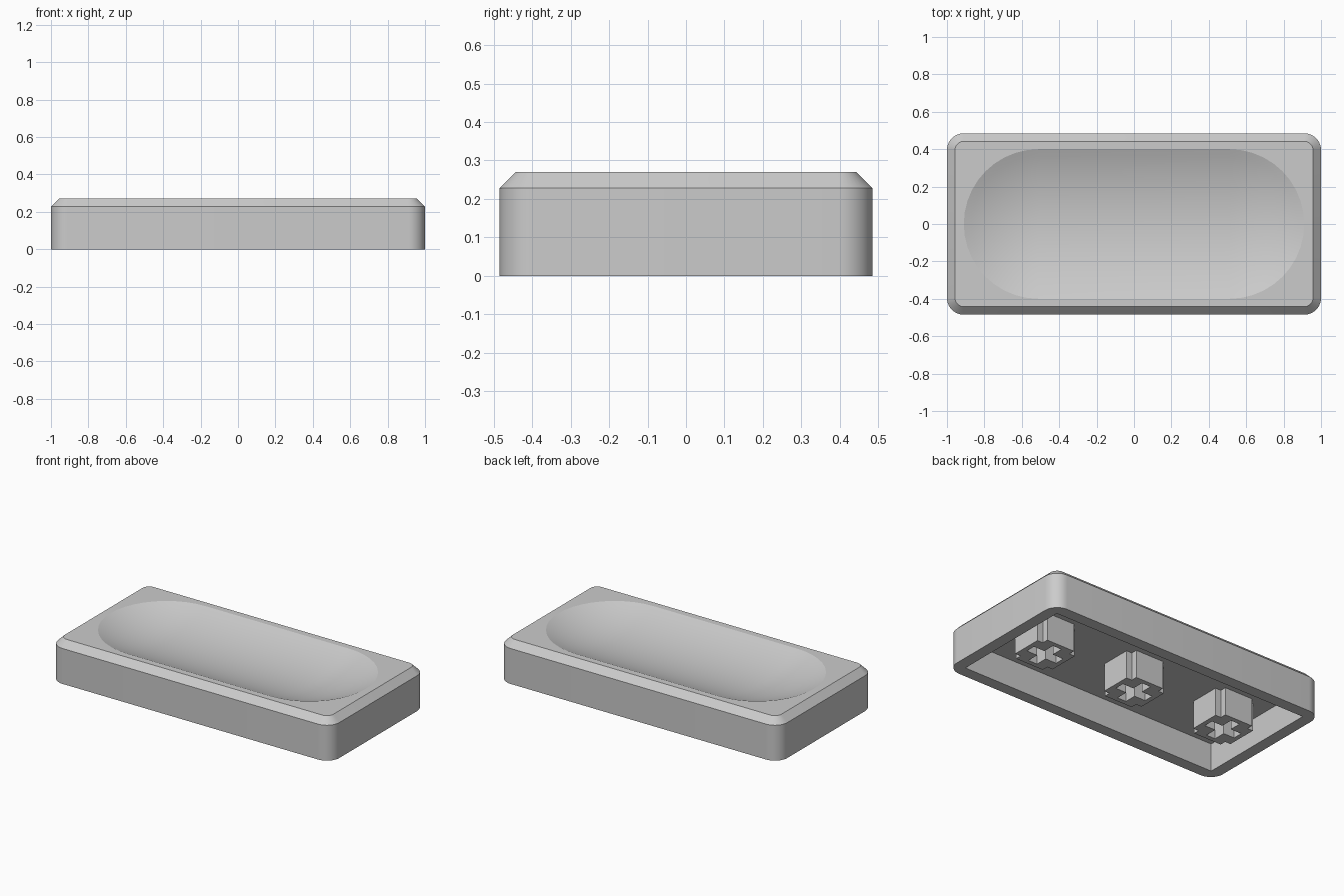
import bpy, bmesh, math

if "Cube" in bpy.data.objects:
    bpy.data.objects.remove(bpy.data.objects["Cube"])

grey = bpy.data.materials.new("light_grey")
grey.diffuse_color = (0.6, 0.6, 0.6, 1)
grey.use_nodes = True
grey.node_tree.nodes["Principled BSDF"].inputs["Base Color"].default_value = grey.diffuse_color


def rounded_loop(cx, cy, r, z, seg=10):
    """Four quarter arcs of radius r about (+-cx, +-cy)."""
    pts = []
    for q, (sx, sy) in enumerate([(1, 1), (-1, 1), (-1, -1), (1, -1)]):
        for i in range(seg + 1):
            a = math.pi / 2 * (q + i / seg)
            pts.append((sx * cx + r * math.cos(a), sy * cy + r * math.sin(a), z))
    return pts


def plus_loop(l, w, z):
    """Plus outline with arm reach l and arm half width w."""
    pts = []
    for q in range(4):
        c, s = round(math.cos(q * math.pi / 2)), round(math.sin(q * math.pi / 2))
        for x, y in [(l, -w), (l, w), (w, w)]:
            pts.append((c * x - s * y, s * x + c * y, z))
    return pts


def loft(name, loops, cap_first=False, location=(0, 0, 0)):
    """Skin a chain of loops that have equal point counts."""
    bm = bmesh.new()
    rings = [[bm.verts.new(p) for p in loop] for loop in loops]
    n = len(loops[0])
    for a, b in zip(rings, rings[1:]):
        for i in range(n):
            j = (i + 1) % n
            bm.faces.new((a[i], a[j], b[j], b[i]))
    if cap_first:
        bm.faces.new(rings[0])
    bmesh.ops.remove_doubles(bm, verts=bm.verts, dist=1e-5)
    bmesh.ops.dissolve_degenerate(bm, edges=bm.edges, dist=1e-5)
    bmesh.ops.recalc_face_normals(bm, faces=bm.faces)
    mesh = bpy.data.meshes.new(name)
    bm.to_mesh(mesh)
    bm.free()
    mesh.materials.append(grey)
    obj = bpy.data.objects.new(name, mesh)
    obj.location = location
    bpy.context.collection.objects.link(obj)
    return obj


HX, HY, TOP, SHOULDER, CEIL = 1.0, 0.485, 0.27, 0.228, 0.18
WALL, CORNER, CHAMFER = 0.075, 0.09, 0.043

# Shell: cavity ceiling, inner wall, rim, outer wall, chamfered top
loops = [
    rounded_loop(HX - WALL, HY - WALL, 0, CEIL),
    rounded_loop(HX - WALL, HY - WALL, 0, 0),
    rounded_loop(HX - CORNER, HY - CORNER, CORNER, 0),
    rounded_loop(HX - CORNER, HY - CORNER, CORNER, SHOULDER),
    rounded_loop(HX - CORNER, HY - CORNER, CORNER - CHAMFER, TOP),
]
# Finger dish: circular-arc hollow with rounded ends
DISH_R, DEPTH, STEPS = 0.4, 0.08, 10
arc = (DISH_R ** 2 + DEPTH ** 2) / (2 * DEPTH)
for i in range(STEPS + 1):
    r = DISH_R * (1 - i / STEPS)
    z = TOP - DEPTH + arc - math.sqrt(arc ** 2 - r ** 2)
    loops.append(rounded_loop(0.51, 0, r, z))
shell = loft("key_shell", loops, cap_first=True)

# Mounting stems: plus-shaped posts with a plus-shaped socket
for label, x in [("left", -0.67), ("middle", 0), ("right", 0.67)]:
    loft(label + "_stem", [
        plus_loop(0.14, 0.1, CEIL), plus_loop(0.14, 0.1, 0),
        plus_loop(0.11, 0.032, 0), plus_loop(0.11, 0.032, CEIL),
    ], location=(x, 0, 0))

# Smooth corners and dish, crisp edges elsewhere
bpy.ops.object.select_all(action='DESELECT')
shell.select_set(True)
bpy.context.view_layer.objects.active = shell
bpy.ops.object.shade_smooth_by_angle(angle=math.radians(18))
